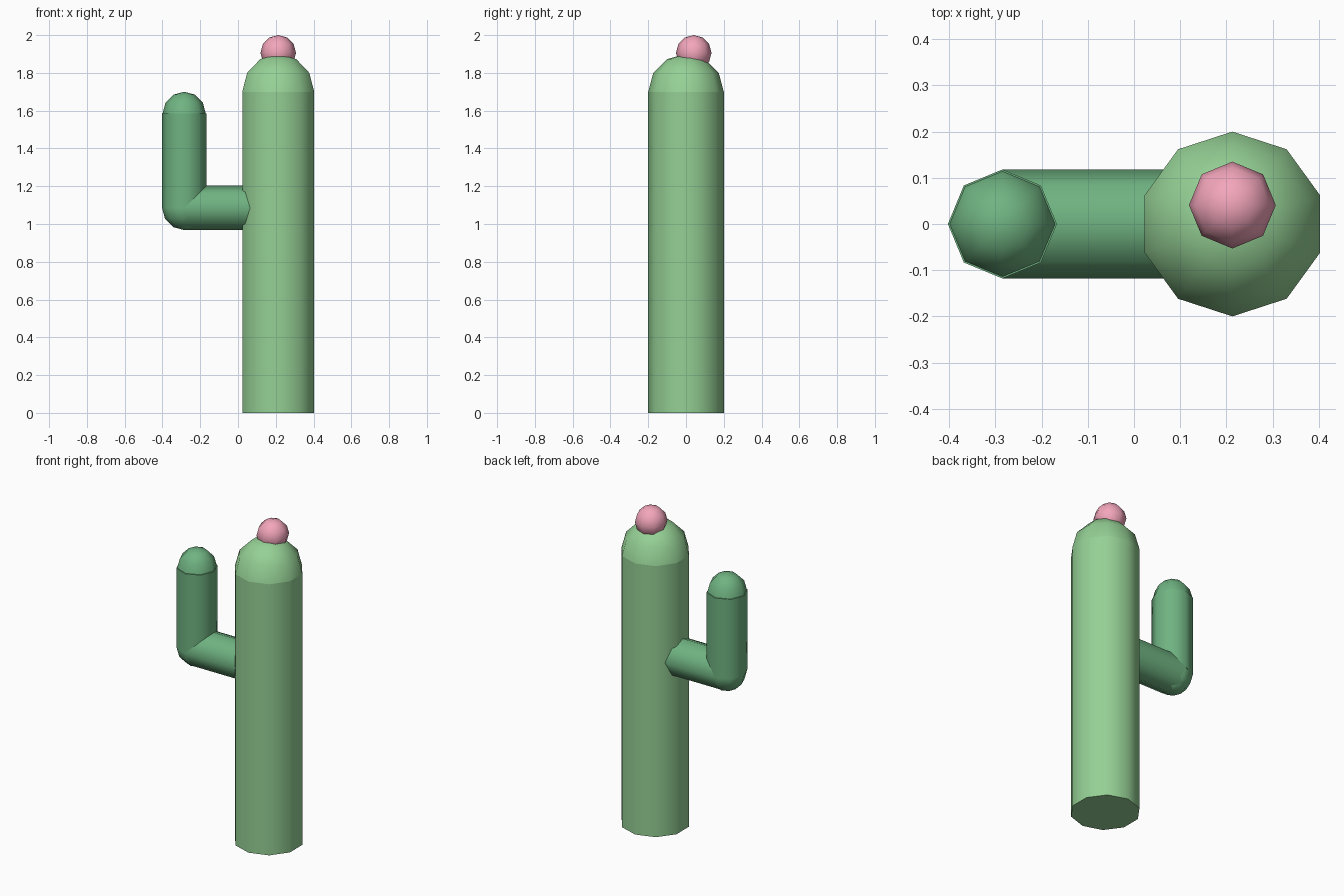
import bpy, bmesh, math
from mathutils import Matrix, Vector

if "Cube" in bpy.data.objects:
    bpy.data.objects.remove(bpy.data.objects["Cube"])


def material(name, rgb):
    m = bpy.data.materials.new(name)
    m.diffuse_color = (*rgb, 1)
    m.use_nodes = True
    m.node_tree.nodes["Principled BSDF"].inputs["Base Color"].default_value = m.diffuse_color
    return m


LIGHT = material("light_green", (0.30, 0.63, 0.30))
DARK = material("dark_green", (0.16, 0.45, 0.22))
PINK = material("pink", (0.90, 0.38, 0.50))


def finish(name, bm, mat):
    bmesh.ops.recalc_face_normals(bm, faces=bm.faces)
    me = bpy.data.meshes.new(name)
    bm.to_mesh(me)
    bm.free()
    me.materials.append(mat)
    ob = bpy.data.objects.new(name, me)
    bpy.context.collection.objects.link(ob)
    bpy.ops.object.select_all(action='DESELECT')
    ob.select_set(True)
    bpy.context.view_layer.objects.active = ob
    bpy.ops.object.shade_smooth_by_angle(angle=math.radians(50))
    return ob


def tube(name, start, end, r, sides, mat):
    """Capped cylinder between two points."""
    a, b = Vector(start), Vector(end)
    rot = Matrix.Identity(4) if abs((b - a).z) > 0 else Matrix.Rotation(math.pi / 2, 4, 'Y')
    bm = bmesh.new()
    bmesh.ops.create_cone(bm, cap_ends=True, segments=sides, radius1=r, radius2=r,
                          depth=(b - a).length,
                          matrix=Matrix.Translation((a + b) / 2) @ rot)
    return finish(name, bm, mat)


def ball(name, centre, r, sides, mat, half=False):
    """Low-poly sphere, or only its upper half."""
    bm = bmesh.new()
    bmesh.ops.create_uvsphere(bm, u_segments=sides, v_segments=6, radius=r)
    if half:
        low = [f for f in bm.faces if f.calc_center_median().z < 0]
        bmesh.ops.delete(bm, geom=low, context='FACES')
    bmesh.ops.translate(bm, verts=bm.verts, vec=centre)
    return finish(name, bm, mat)


TX, AX, AZ = 0.213, -0.285, 1.085   # trunk x, arm x, elbow height

# Trunk with domed top
tube("trunk", (TX, 0, 0), (TX, 0, 1.7), 0.2, 10, LIGHT)
ball("trunk_dome", (TX, 0, 1.7), 0.2, 10, LIGHT, half=True)

# Side arm: horizontal part, elbow, upright part, rounded tip
tube("arm_horizontal", (AX, 0, AZ), (TX - 0.05, 0, AZ), 0.118, 8, DARK)
ball("arm_elbow", (AX, 0, AZ), 0.117, 8, DARK)
tube("arm_upright", (AX, 0, AZ), (AX, 0, 1.585), 0.118, 8, DARK)
ball("arm_tip", (AX, 0, 1.586), 0.114, 8, DARK, half=True)

# Flower bud
ball("flower", (TX, 0.041, 1.906), 0.094, 8, PINK)
